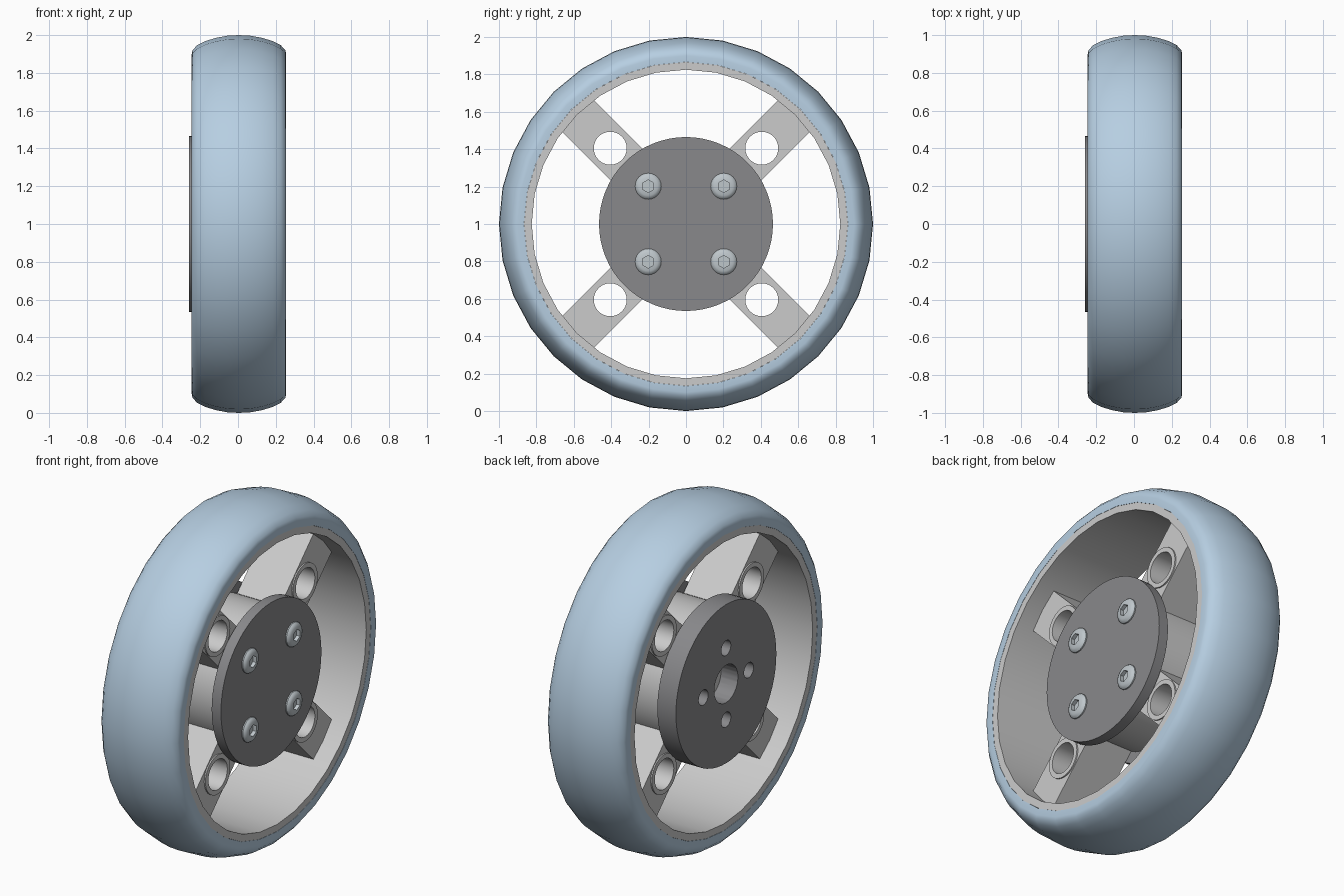
import bpy, bmesh
from math import pi, sin, cos, radians
from mathutils import Matrix, Vector

if "Cube" in bpy.data.objects:
    bpy.data.objects.remove(bpy.data.objects["Cube"])

CX, CZ = 0.005, 1.0   # wheel mid-plane and axle height


def material(name, rgb):
    m = bpy.data.materials.new(name)
    m.diffuse_color = (*rgb, 1)
    m.use_nodes = True
    m.node_tree.nodes["Principled BSDF"].inputs["Base Color"].default_value = m.diffuse_color
    return m


BLUE = material("tyre_blue", (0.47, 0.62, 0.76))
DARK = material("dark_grey", (0.25, 0.25, 0.26))
STEEL = material("steel", (0.52, 0.57, 0.60))


def finish(name, bm, mat=None):
    bmesh.ops.recalc_face_normals(bm, faces=bm.faces)
    me = bpy.data.meshes.new(name)
    bm.to_mesh(me)
    bm.free()
    ob = bpy.data.objects.new(name, me)
    bpy.context.collection.objects.link(ob)
    if mat:
        me.materials.append(mat)
    return ob


def lathe(bm, profile, y=0, z=0, n=32):
    """Spin a closed (x, radius[, hex]) profile about an axis along x."""
    rings = []
    for p in profile:
        x, r = p[:2]
        if r == 0:
            rings.append([bm.verts.new((x, y, CZ + z))] * n)
            continue
        ring = []
        for i in range(n):
            a = 2 * pi * i / n
            k = cos(pi / 6) / cos(a % (pi / 3) - pi / 6) if len(p) > 2 else 1
            ring.append(bm.verts.new((x, y + r * k * sin(a), CZ + z + r * k * cos(a))))
        rings.append(ring)
    for j, a in enumerate(rings):
        b = rings[(j + 1) % len(rings)]
        for i in range(n):
            k = (i + 1) % n
            vs = list(dict.fromkeys((a[i], a[k], b[k], b[i])))
            if len(vs) > 2:
                bm.faces.new(vs)


def turned(name, profile, y=0, z=0, n=32, mat=None):
    bm = bmesh.new()
    lathe(bm, profile, y, z, n)
    return finish(name, bm, mat)


def rod(x0, x1, r):
    return [(x0, 0), (x0, r), (x1, r), (x1, 0)]


def tube(x0, x1, r0, r1):
    return [(x0, r0), (x0, r1), (x1, r1), (x1, r0)]


def drill(ob, holes):
    """Cut round holes (y, z, radius) along x."""
    bm = bmesh.new()
    for y, z, r in holes:
        lathe(bm, rod(-0.5, 0.5, r), y, z, 24)
    cutter = finish("cutter", bm)
    cutter.hide_render = True
    mod = ob.modifiers.new("holes", 'BOOLEAN')
    mod.operation, mod.solver, mod.object = 'DIFFERENCE', 'EXACT', cutter
    bpy.context.view_layer.objects.active = ob
    bpy.ops.object.modifier_apply(modifier=mod.name)
    bpy.data.objects.remove(cutter)


# tyre with a rounded tread
half = [(0.25, 0.866), (0.25, 0.90), (0.246, 0.92), (0.222, 0.946),
        (0.18, 0.968), (0.12, 0.986), (0.06, 0.997)]
tread = half + [(0, 1.0)] + [(-x, r) for x, r in reversed(half)]
turned("tyre", [(CX + x, r) for x, r in tread], mat=BLUE)

# rim and hub
turned("rim", tube(CX - 0.249, CX + 0.249, 0.825, 0.8655))
turned("hub", rod(-0.15, 0.165, 0.40), n=48)

# four spokes with bushings
for i in range(4):
    a = pi / 4 + i * pi / 2
    bm = bmesh.new()
    bmesh.ops.create_cube(bm, size=1, matrix=Matrix.Translation((CX, 0, CZ))
                          @ Matrix.Rotation(a, 4, 'X')
                          @ Matrix.Translation((0, 0.57, 0))
                          @ Matrix.Diagonal((0.28, 0.54, 0.24, 1)))
    spoke = finish(f"spoke_{i + 1}", bm)
    y, z = 0.573 * cos(a), 0.573 * sin(a)
    drill(spoke, [(y, z, 0.102)])
    turned(f"bushing_{i + 1}", tube(CX - 0.148, CX + 0.148, 0.088, 0.115), y, z, 32)

# cover plate with four socket screws
turned("cover_plate", rod(0.155, 0.215, 0.465), n=64, mat=DARK)
for i, (y, z) in enumerate([(0.202, 0.202), (-0.202, 0.202), (-0.202, -0.202), (0.202, -0.202)]):
    turned(f"screw_{i + 1}",
           [(0.20, 0), (0.20, 0.07), (0.222, 0.07), (0.232, 0.063), (0.238, 0.05),
            (0.24, 0.034, "hex"), (0.218, 0.034, "hex"), (0.218, 0)],
           y, z, 24, STEEL)

# mounting disc with axle bore and bolt holes
disc = turned("mounting_disc", rod(-0.26, -0.14, 0.465), n=64, mat=DARK)
drill(disc, [(0, 0, 0.11)] + [(0.21 * cos(i * pi / 2), 0.21 * sin(i * pi / 2), 0.044)
                              for i in range(4)])

# smooth round surfaces, keep edges sharp
bpy.ops.object.select_all(action='DESELECT')
for ob in bpy.context.scene.objects:
    ob.select_set(True)
    bpy.context.view_layer.objects.active = ob
bpy.ops.object.shade_smooth_by_angle(angle=radians(32))
